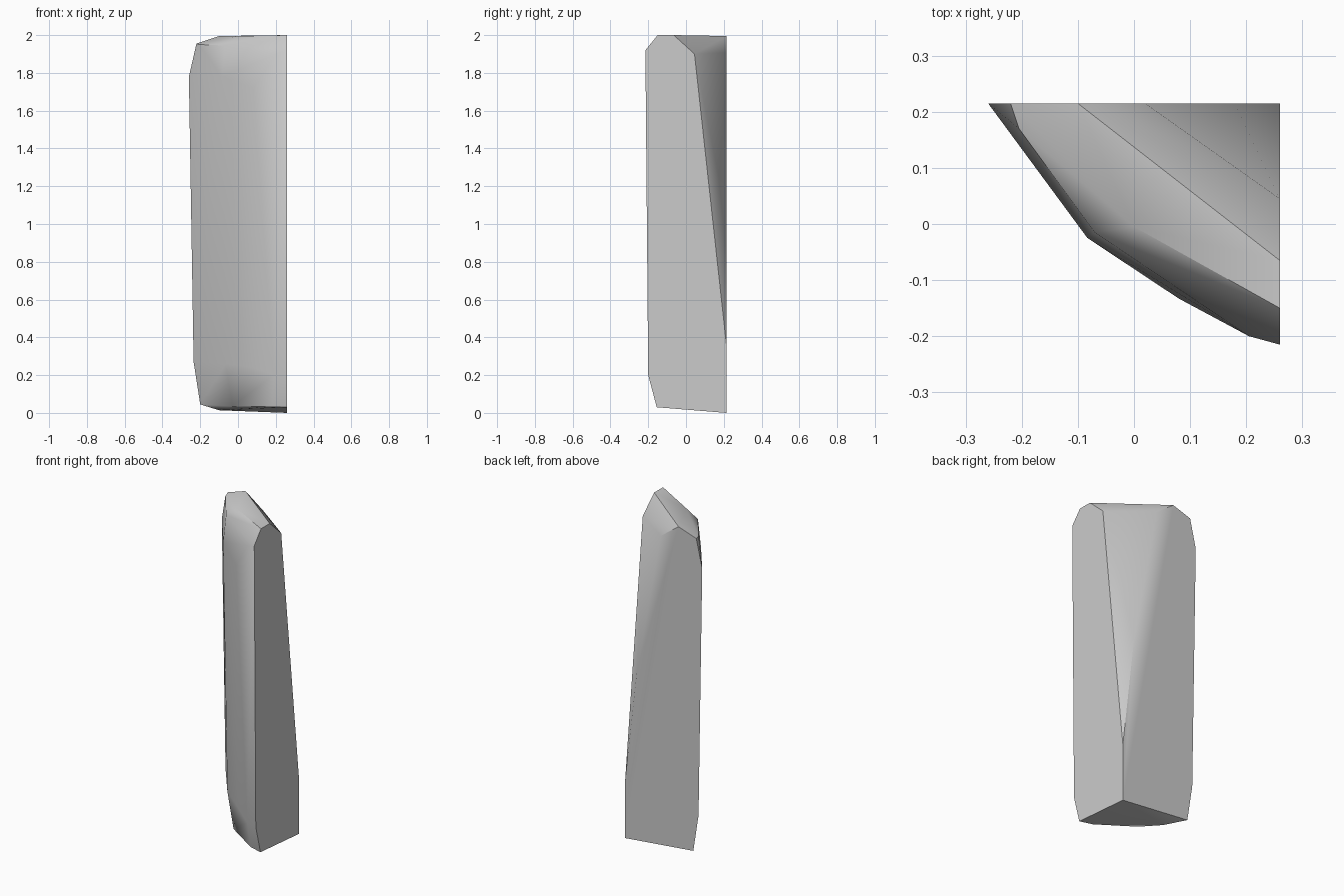
import bpy
import bmesh
from math import radians

if "Cube" in bpy.data.objects:
    bpy.data.objects.remove(bpy.data.objects["Cube"], do_unlink=True)

SIDE, BACK = 0.26, 0.215  # the two flat cut planes

# Stone material
stone = bpy.data.materials.new("stone grey")
stone.use_nodes = True
colour = (0.6, 0.6, 0.6, 1)
stone.diffuse_color = colour
stone.node_tree.nodes["Principled BSDF"].inputs["Base Color"].default_value = colour

# Flat side: (y, z) outline
side = [(BACK, 0), (-0.155, 0.03), (-0.2, 0.2), (-0.215, 1.92),
        (-0.15, 2), (-0.065, 2), (0.045, 1.9), (BACK, 0.35)]
# Flat back: (x, z) outline
back = [(-0.2, 0.045), (-0.235, 0.27), (-0.26, 1.78), (-0.22, 1.955),
        (-0.1, 1.995), (0.02, 1.907), (0.18, 1.04)]
# Rounded front: rim, wall and base corners
front = [(0, -0.005, 1.995), (-0.205, 0.17, 1.95), (-0.07, -0.015, 1.945),
         (0.205, -0.2, 1.9),
         (-0.083, -0.025, 1.78), (0.08, -0.133, 1.72),
         (-0.065, -0.01, 0.26), (0.08, -0.115, 0.24), (0.19, -0.182, 0.2),
         (-0.1, 0.13, 0.014), (-0.03, 0.0, 0.035), (0.18, -0.135, 0.032)]

points = [(SIDE, y, z) for y, z in side]
points += [(x, BACK, z) for x, z in back]
points += front

# Wrap the corners into one faceted slab
bm = bmesh.new()
for p in points:
    bm.verts.new(p)
hull = bmesh.ops.convex_hull(bm, input=bm.verts[:])
spare = {v for v in hull["geom_interior"] + hull["geom_unused"]
         if isinstance(v, bmesh.types.BMVert) and not v.link_faces}
bmesh.ops.delete(bm, geom=list(spare), context="VERTS")
bmesh.ops.dissolve_limit(bm, angle_limit=radians(1), verts=bm.verts[:], edges=bm.edges[:])
bmesh.ops.recalc_face_normals(bm, faces=bm.faces[:])

mesh = bpy.data.meshes.new("stone_slab")
bm.to_mesh(mesh)
bm.free()
mesh.materials.append(stone)
slab = bpy.data.objects.new("stone_slab", mesh)
bpy.context.collection.objects.link(slab)

# Soft front wall, crisp cut edges
bpy.ops.object.select_all(action="DESELECT")
slab.select_set(True)
bpy.context.view_layer.objects.active = slab
bpy.ops.object.shade_smooth_by_angle(angle=radians(42))
